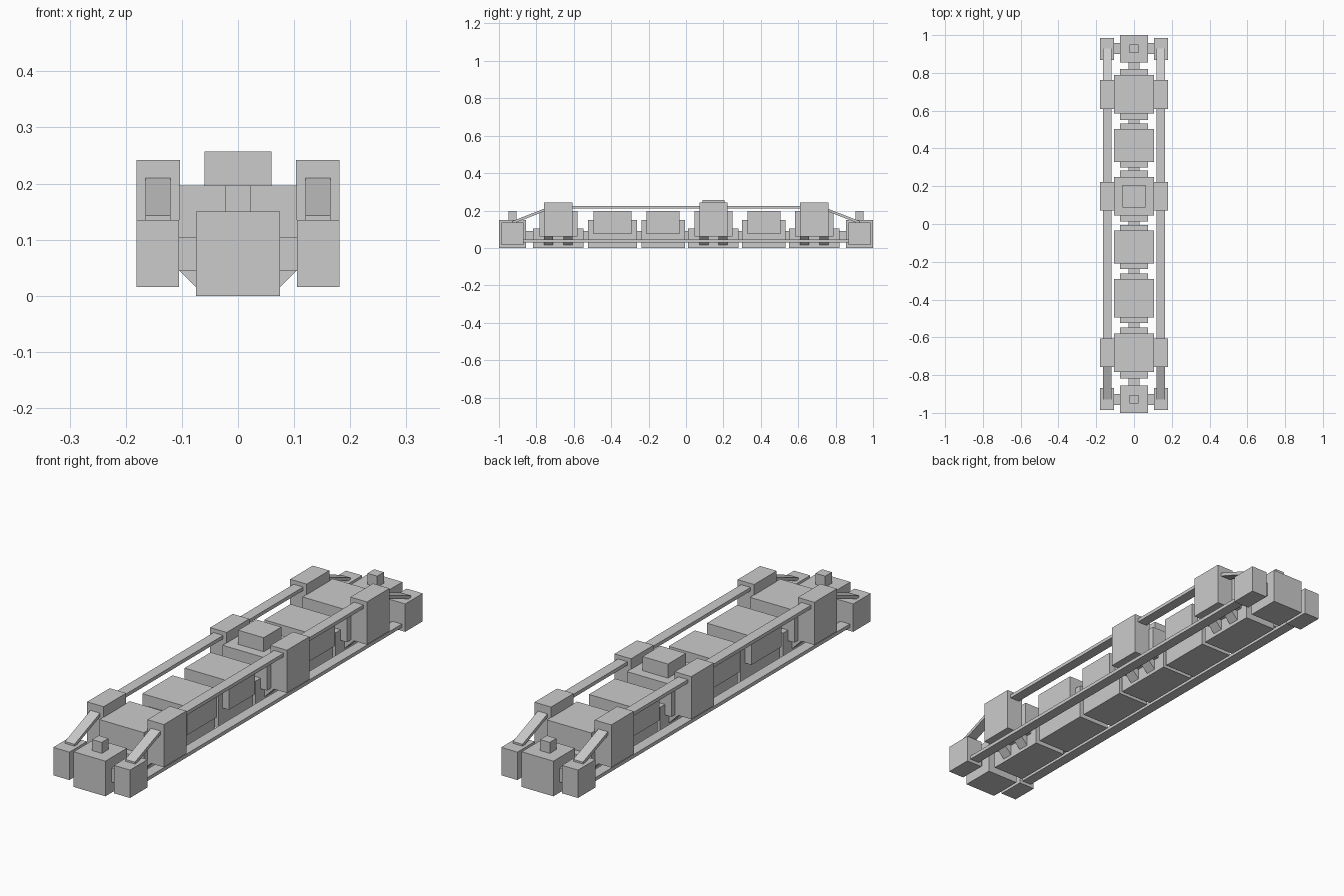
import bpy, bmesh

if "Cube" in bpy.data.objects:
    bpy.data.objects.remove(bpy.data.objects["Cube"])


def prism(name, profile, axis, a, b):
    """Extrude a 2D profile along x (profile is y,z) or along y (profile is x,z)."""
    bm = bmesh.new()

    def point(p, t):
        return (t, p[0], p[1]) if axis == 'x' else (p[0], t, p[1])

    low = [bm.verts.new(point(p, a)) for p in profile]
    high = [bm.verts.new(point(p, b)) for p in profile]
    bm.faces.new(low)
    bm.faces.new(high)
    n = len(profile)
    for i in range(n):
        j = (i + 1) % n
        bm.faces.new((low[i], low[j], high[j], high[i]))
    bmesh.ops.recalc_face_normals(bm, faces=bm.faces)
    me = bpy.data.meshes.new(name)
    bm.to_mesh(me)
    bm.free()
    ob = bpy.data.objects.new(name, me)
    bpy.context.collection.objects.link(ob)
    return ob


def box(name, x0, x1, y0, y1, z0, z1):
    return prism(name, [(x0, z0), (x1, z0), (x1, z1), (x0, z1)], 'y', y0, y1)


def mirrored(ob):
    """Repeat the part on the other side of the model."""
    ob.modifiers.new("mirror", 'MIRROR').use_axis[0] = True
    return ob


# Chain of segments: (centre y, is it a large one)
segments = [(-0.682, True), (-0.393, False), (-0.122, False),
            (0.147, True), (0.416, False), (0.686, True)]
for y, large in segments:
    half_base = 0.135 if large else (0.132 if y == -0.393 else 0.117)
    half_body = 0.102 if large or y == -0.393 else 0.088
    box("segment_base", -0.075, 0.075, y - half_base, y + half_base,
        0, 0.105 if large else 0.15)
    box("segment_body", -0.105, 0.105, y - half_body, y + half_body,
        0.06 if large else 0.075, 0.197)
    if large:
        # Side housing with two slanted braces underneath
        mirrored(box("side_housing", 0.103, 0.181, y - 0.076, y + 0.076, 0.06, 0.242))
        for dy in (-0.052, 0.052):
            mirrored(prism("brace", [(0.07, 0.01), (0.13, 0.07), (0.105, 0.088), (0.07, 0.053)],
                           'y', y + dy - 0.024, y + dy + 0.024))

# Raised box on the middle large segment
box("top_box", -0.06, 0.06, 0.087, 0.207, 0.19, 0.257)

# Central spine joining the segments
box("spine", -0.03, 0.03, -0.88, 0.88, 0.03, 0.09)

# Lower and upper side rails
mirrored(box("lower_rail", 0.12, 0.165, -0.9, 0.9, 0.03, 0.045))
mirrored(box("upper_rail", 0.12, 0.165, -0.7, 0.7, 0.21, 0.225))

# End units, front and back
for s in (-1, 1):
    def ends(a, b):
        return sorted((s * a, s * b))
    box("end_block", -0.075, 0.075, *ends(0.855, 1.0), 0, 0.15)
    box("end_knob", -0.023, 0.023, *ends(0.905, 0.95), 0.145, 0.197)
    mirrored(box("end_side_block", 0.105, 0.181, *ends(0.868, 0.986), 0.016, 0.135))
    mirrored(box("end_arm", 0.07, 0.11, *ends(0.9, 0.958), 0.045, 0.105))
    mirrored(prism("sloped_rail", [(s * 0.93, 0.128), (s * 0.93, 0.143),
                                   (s * 0.745, 0.215), (s * 0.745, 0.2)], 'x', 0.12, 0.165))
